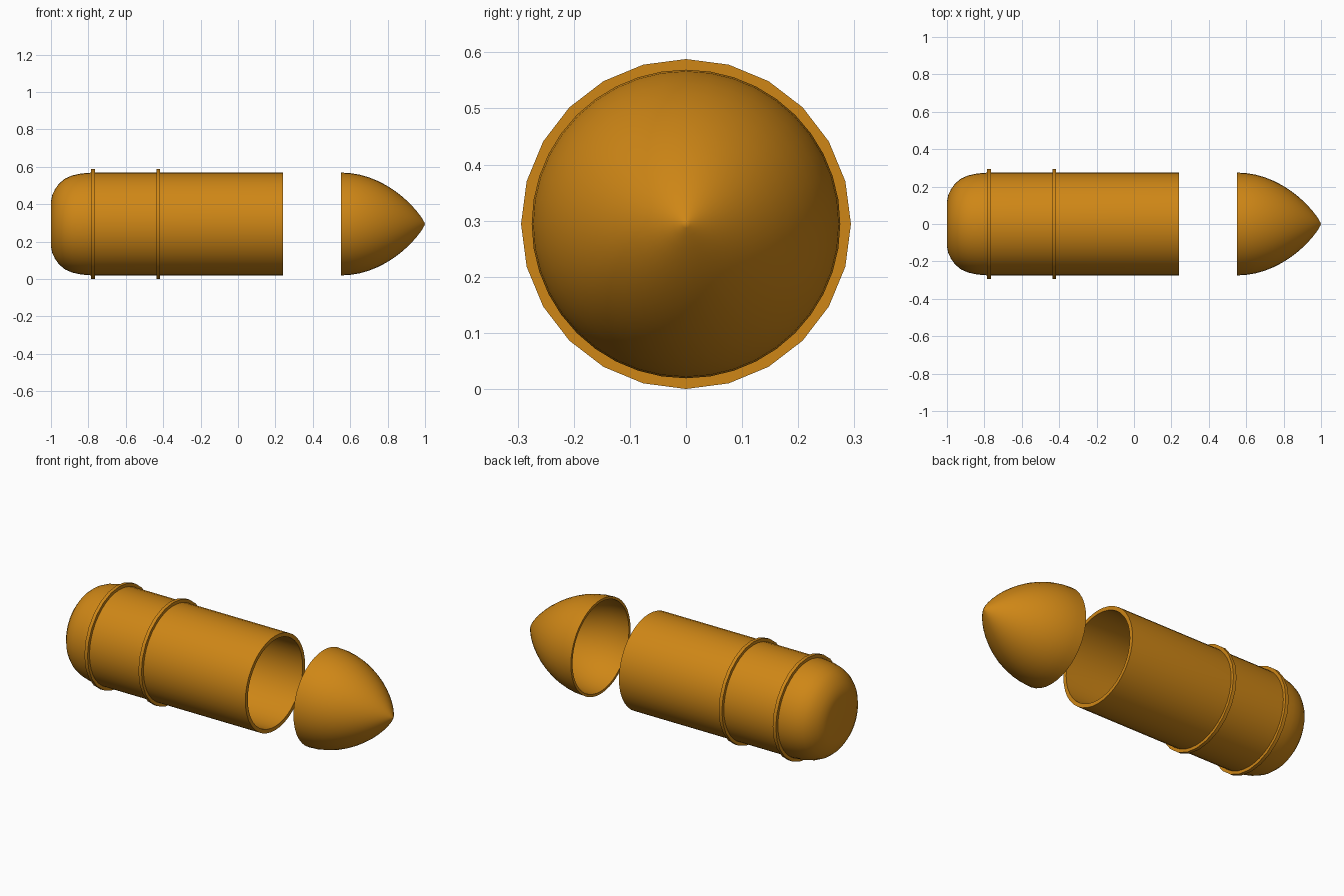
import bpy, bmesh, math

if "Cube" in bpy.data.objects:
    bpy.data.objects.remove(bpy.data.objects["Cube"])

CZ = 0.294  # height of the long axis


def lathe(name, profile, segs, mat, closed=False):
    """Spin (x, radius) points around the long axis; radius 0 makes a pole."""
    bm = bmesh.new()
    rings = []
    for x, r in profile:
        if r == 0:
            rings.append([bm.verts.new((x, 0, CZ))] * segs)
        else:
            rings.append([bm.verts.new((x, r * math.sin(2 * math.pi * i / segs),
                                        CZ + r * math.cos(2 * math.pi * i / segs)))
                          for i in range(segs)])
    pairs = list(zip(rings, rings[1:]))
    if closed:
        pairs.append((rings[-1], rings[0]))
    for a, b in pairs:
        if a[0] == a[1] and b[0] == b[1]:
            continue  # outer pole to inner pole: no surface
        for i in range(segs):
            j = (i + 1) % segs
            bm.faces.new(list(dict.fromkeys((a[i], a[j], b[j], b[i]))))
    bmesh.ops.recalc_face_normals(bm, faces=bm.faces)
    me = bpy.data.meshes.new(name)
    bm.to_mesh(me)
    bm.free()
    ob = bpy.data.objects.new(name, me)
    bpy.context.collection.objects.link(ob)
    me.materials.append(mat)
    bpy.ops.object.select_all(action='DESELECT')
    ob.select_set(True)
    bpy.context.view_layer.objects.active = ob
    bpy.ops.object.shade_smooth_by_angle(angle=math.radians(35))
    return ob


brass = bpy.data.materials.new("brass")
brass.diffuse_color = (0.62, 0.24, 0.008, 1)
brass.use_nodes = True
brass.node_tree.nodes["Principled BSDF"].inputs["Base Color"].default_value = brass.diffuse_color

# Hollow casing: rounded closed base, open front
outer = [(-1, 0), (-1, 0.12), (-0.993, 0.155), (-0.978, 0.187), (-0.955, 0.218),
         (-0.925, 0.243), (-0.885, 0.26), (-0.84, 0.27), (-0.78, 0.275), (0.24, 0.275)]
inner = [(0.24, 0.253), (-0.78, 0.253), (-0.88, 0.24), (-0.94, 0.2),
         (-0.975, 0.12), (-0.978, 0)]
lathe("casing", outer + inner, 40, brass)

# Raised bands
for name, x in (("rear_band", -0.775), ("front_band", -0.427)):
    w = 0.01
    lathe(name, [(x - w, 0.268), (x - w, 0.294), (x + w, 0.294), (x + w, 0.268)],
          24, brass, closed=True)


# Hollow pointed tip, open at the back
def nose(length, radius, n=14):
    ts = [math.sin(math.pi / 2 * i / n) for i in range(n)]
    return [(0.55 + length * t, radius * (1 - t * t) ** 0.83) for t in ts] \
        + [(0.55 + length, 0)]


lathe("tip", nose(0.45, 0.275) + nose(0.43, 0.26)[::-1], 40, brass, closed=True)
